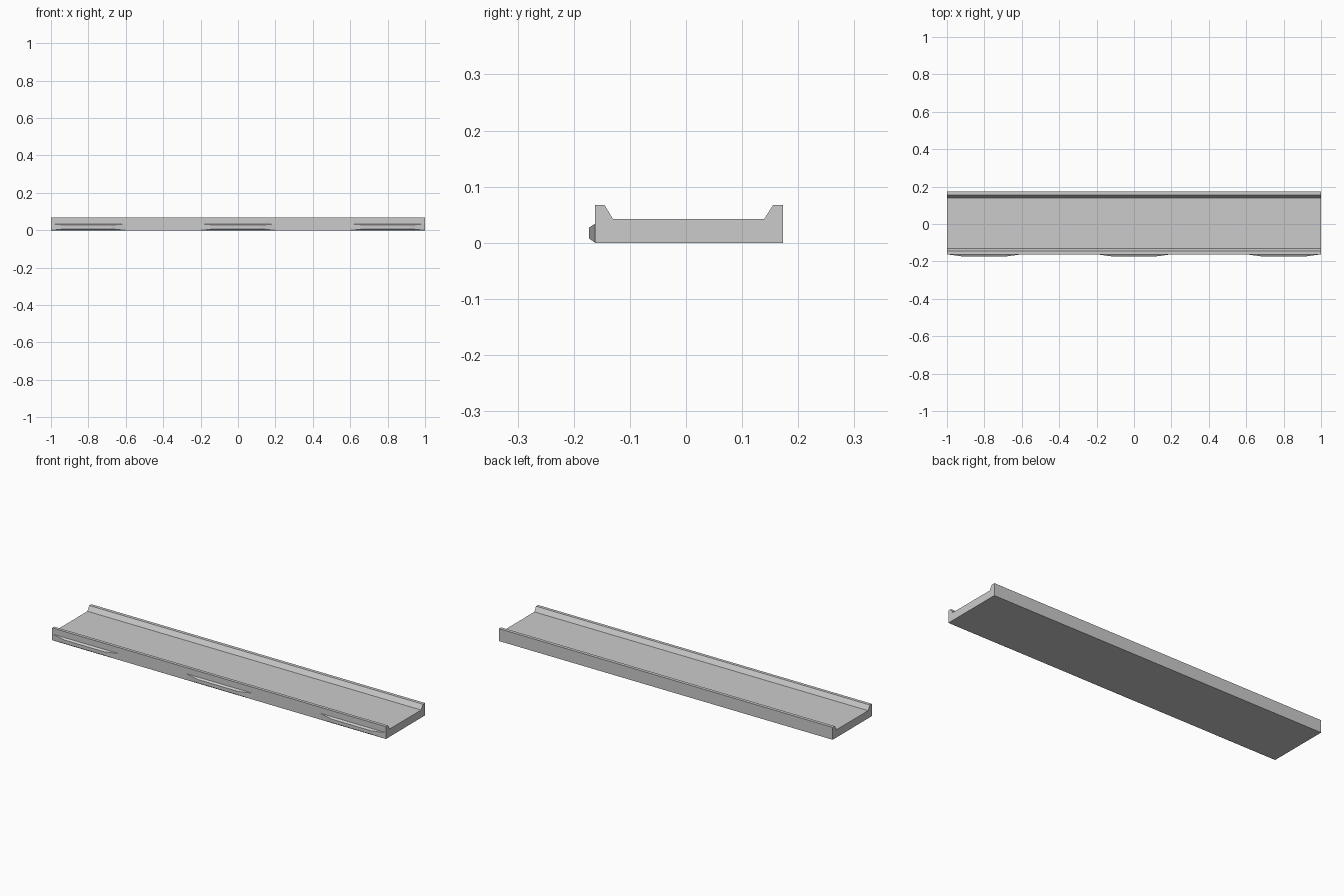
import bpy, bmesh
from mathutils import Vector

if "Cube" in bpy.data.objects:
    bpy.data.objects.remove(bpy.data.objects["Cube"])

FRONT, BACK = -0.162, 0.173
SEAMS = (-0.6, -0.2, 0.2, 0.6)


def finish(name, bm):
    mesh = bpy.data.meshes.new(name)
    bm.to_mesh(mesh)
    bm.free()
    obj = bpy.data.objects.new(name, mesh)
    bpy.context.collection.objects.link(obj)
    return obj


def slice_mesh(bm, co, no):
    bmesh.ops.bisect_plane(bm, geom=bm.verts[:] + bm.edges[:] + bm.faces[:],
                           plane_co=co, plane_no=no)


# Channel-shaped deck with a kerb along each long side
profile = [(FRONT, 0), (BACK, 0), (BACK, 0.067), (0.155, 0.067),
           (0.139, 0.042), (-0.130, 0.042), (-0.145, 0.067), (FRONT, 0.067)]
bm = bmesh.new()
face = bm.faces.new([bm.verts.new((-1, y, z)) for y, z in profile])
ext = bmesh.ops.extrude_face_region(bm, geom=[face], use_keep_orig=True)
bmesh.ops.translate(bm, vec=(2, 0, 0),
                    verts=[g for g in ext["geom"] if isinstance(g, bmesh.types.BMVert)])
bmesh.ops.recalc_face_normals(bm, faces=bm.faces[:])

# Panel seams across the walking surface
for x in SEAMS:
    slice_mesh(bm, (x, 0, 0), (1, 0, 0))
seams = [e for e in bm.edges if
         all(abs(v.co.z - 0.042) < 1e-4 for v in e.verts)
         and abs(e.verts[0].co.x - e.verts[1].co.x) < 1e-4
         and abs(e.verts[0].co.x) < 0.9]
bmesh.ops.split_edges(bm, edges=seams)
finish("deck_channel", bm)


# Chamfered pads along the front side
def front_pad(name, cx):
    bm = bmesh.new()
    rings = []
    for half, y, z0, z1 in ((0.2, FRONT, 0, 0.034), (0.12, -0.173, 0.008, 0.027)):
        rings.append([bm.verts.new((cx + sx * half, y, z)) for sx, z in
                      ((-1, z0), (1, z0), (1, z1), (-1, z1))])
    back, front = rings
    bm.faces.new(front)
    for i in range(4):
        j = (i + 1) % 4
        bm.faces.new((back[i], back[j], front[j], front[i]))
    bmesh.ops.recalc_face_normals(bm, faces=bm.faces[:])
    outward = next(f for f in bm.faces if all(v.co.y < -0.172 for v in f.verts))
    if outward.normal.dot(Vector((0, -1, 0))) < 0:
        bmesh.ops.reverse_faces(bm, faces=bm.faces[:])
    return finish(name, bm)


for name, x in (("left", -0.8), ("middle", 0), ("right", 0.8)):
    front_pad(f"front_pad_{name}", x)
